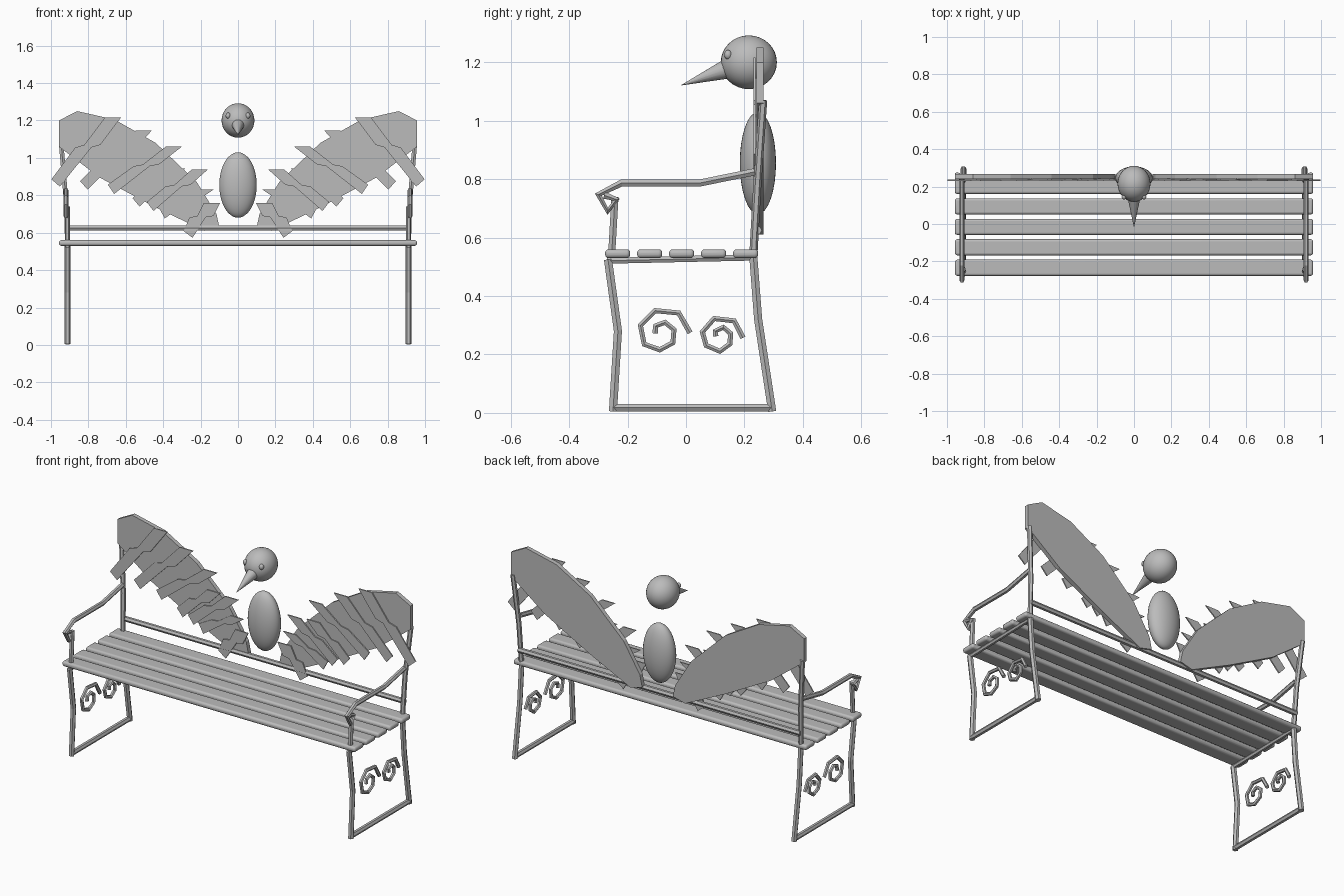
import bpy, bmesh, math
from mathutils import Vector

if "Cube" in bpy.data.objects:
    bpy.data.objects.remove(bpy.data.objects["Cube"])

grey = bpy.data.materials.new("grey")
grey.diffuse_color = (0.5, 0.5, 0.5, 1)
grey.use_nodes = True
grey.node_tree.nodes["Principled BSDF"].inputs["Base Color"].default_value = grey.diffuse_color


def finish(ob, smooth=None):
    if not ob.data.materials:
        ob.data.materials.append(grey)
    bpy.ops.object.select_all(action='DESELECT')
    ob.select_set(True)
    bpy.context.view_layer.objects.active = ob
    if smooth:
        bpy.ops.object.shade_smooth_by_angle(angle=math.radians(smooth))
    return ob


def tube(name, pts, r):
    """Six-sided faceted tube along a path."""
    cu = bpy.data.curves.new(name, 'CURVE')
    cu.dimensions = '3D'
    cu.bevel_depth = r
    cu.bevel_resolution = 1
    cu.use_fill_caps = True
    sp = cu.splines.new('POLY')
    sp.points.add(len(pts) - 1)
    for p, co in zip(sp.points, pts):
        p.co = (*co, 1)
    sp.use_smooth = False
    ob = bpy.data.objects.new(name, cu)
    bpy.context.collection.objects.link(ob)
    finish(ob)
    bpy.ops.object.convert(target='MESH')


def plate(name, outline, y0, y1):
    """Flat outline in x and z, extruded from y0 to y1."""
    bm = bmesh.new()
    f = bm.faces.new([bm.verts.new((x, y0, z)) for x, z in outline])
    new = bmesh.ops.extrude_face_region(bm, geom=[f])['geom']
    bmesh.ops.translate(bm, vec=(0, y1 - y0, 0),
                        verts=[v for v in new if isinstance(v, bmesh.types.BMVert)])
    bmesh.ops.recalc_face_normals(bm, faces=bm.faces)
    me = bpy.data.meshes.new(name)
    bm.to_mesh(me)
    bm.free()
    ob = bpy.data.objects.new(name, me)
    bpy.context.collection.objects.link(ob)
    return finish(ob)


def ball(name, loc, radii):
    bpy.ops.mesh.primitive_uv_sphere_add(segments=32, ring_count=16, location=loc)
    ob = bpy.context.object
    ob.name = name
    ob.scale = radii
    finish(ob, 60)


# seat slats
for i in range(5):
    bpy.ops.mesh.primitive_cube_add(size=1, location=(0, -0.234 + i * 0.1095, 0.545))
    ob = bpy.context.object
    ob.name = "seat_slat"
    ob.scale = (1.915, 0.086, 0.03)
    bpy.ops.object.transform_apply(location=False, rotation=False, scale=True)
    bev = ob.modifiers.new("round", 'BEVEL')
    bev.width = 0.012
    bev.segments = 3
    finish(ob, 40)

# rail behind the seat
tube("back_rail", [(-0.92, 0.245, 0.625), (0.92, 0.245, 0.625)], 0.015)

# side frames: paths in y and z
FRONT_LEG = [(-0.267, 0.525), (-0.233, 0.28), (-0.25, 0.005)]
BACK_LEG = [(0.23, 0.54), (0.247, 0.32), (0.295, 0.005)]
ARM = [(0.235, 0.825), (0.048, 0.787), (-0.22, 0.787), (-0.30, 0.747),
       (-0.268, 0.69), (-0.238, 0.73), (-0.28, 0.745)]
BIG_SCROLL = [(0.014, 0.274), (-0.025, 0.342), (-0.106, 0.35), (-0.156, 0.30),
              (-0.143, 0.235), (-0.09, 0.216), (-0.045, 0.24), (-0.041, 0.285),
              (-0.072, 0.31), (-0.104, 0.298), (-0.106, 0.272)]
SMALL_SCROLL = [(0.195, 0.257), (0.165, 0.315), (0.096, 0.323), (0.056, 0.277),
                (0.069, 0.231), (0.116, 0.211), (0.151, 0.237), (0.152, 0.272),
                (0.128, 0.293), (0.1, 0.28), (0.102, 0.262)]

# wing outline and feather ends in x and z (mirrored by side)
WING = [(0.957, 1.2), (0.86, 1.25), (0.66, 1.205), (0.44, 1.08), (0.22, 0.87),
        (0.115, 0.70), (0.10, 0.63), (0.18, 0.61), (0.44, 0.735), (0.74, 0.895),
        (0.957, 1.06)]
FEATHERS = [((0.668, 1.217), (0.975, 0.866)), ((0.503, 1.147), (0.824, 0.853)),
            ((0.342, 1.061), (0.679, 0.832)), ((0.325, 0.944), (0.545, 0.762)),
            ((0.203, 0.939), (0.47, 0.74)), ((0.171, 0.832), (0.406, 0.703)),
            ((0.139, 0.76), (0.267, 0.591))]


def feather_outline(top, bottom):
    """Ribbon with a stepped kink near the middle."""
    t, b = Vector(top), Vector(bottom)
    d = b - t
    flat = Vector((0.043, 0))
    perp = Vector((-d.y, d.x)).normalized() * 0.03
    step = Vector((0.018, 0))
    path = [(t, flat), (t + d * 0.42 - step, flat),
            (t + d * 0.46 + step, flat), (b, perp)]
    return [p + w for p, w in path] + [p - w for p, w in reversed(path)]


for s in (-1, 1):
    x = 0.912 * s

    def side(pts):
        return [(x, y, z) for y, z in pts]

    tube("front_leg", side(FRONT_LEG), 0.016)
    tube("back_leg", side(BACK_LEG), 0.016)
    tube("foot_bar", side([(-0.25, 0.018), (0.295, 0.018)]), 0.015)
    tube("seat_side_rail", side([(-0.27, 0.521), (0.24, 0.532)]), 0.012)
    tube("back_post", [(x, 0.23, 0.53), (0.92 * s, 0.244, 0.78),
                       (0.945 * s, 0.264, 1.07)], 0.014)
    tube("armrest", [(0.92 * s, y, z) for y, z in ARM], 0.014)
    tube("arm_support", side([(-0.254, 0.55), (-0.243, 0.74)]), 0.014)
    tube("big_scroll", side(BIG_SCROLL), 0.011)
    tube("small_scroll", side(SMALL_SCROLL), 0.011)

    plate("wing", [(px * s, pz) for px, pz in WING], 0.241, 0.266)
    for i, (t, b) in enumerate(FEATHERS):
        y = 0.231 + 0.004 * (i % 2)
        plate("feather", [(p.x * s, p.y) for p in feather_outline(t, b)], y, y + 0.007)

    ball("eye", (0.053 * s, 0.144, 1.226), (0.013, 0.013, 0.016))

# bird body, head and beak
ball("body", (0, 0.246, 0.855), (0.1, 0.062, 0.175))
ball("head", (0, 0.215, 1.2), (0.088, 0.096, 0.092))
base, tip = Vector((0, 0.14, 1.177)), Vector((0, -0.015, 1.122))
bpy.ops.mesh.primitive_cone_add(vertices=16, radius1=0.034, radius2=0.001,
                                depth=(tip - base).length, location=(base + tip) / 2)
beak = bpy.context.object
beak.name = "beak"
beak.rotation_euler = (tip - base).to_track_quat('Z', 'Y').to_euler()
finish(beak, 40)
